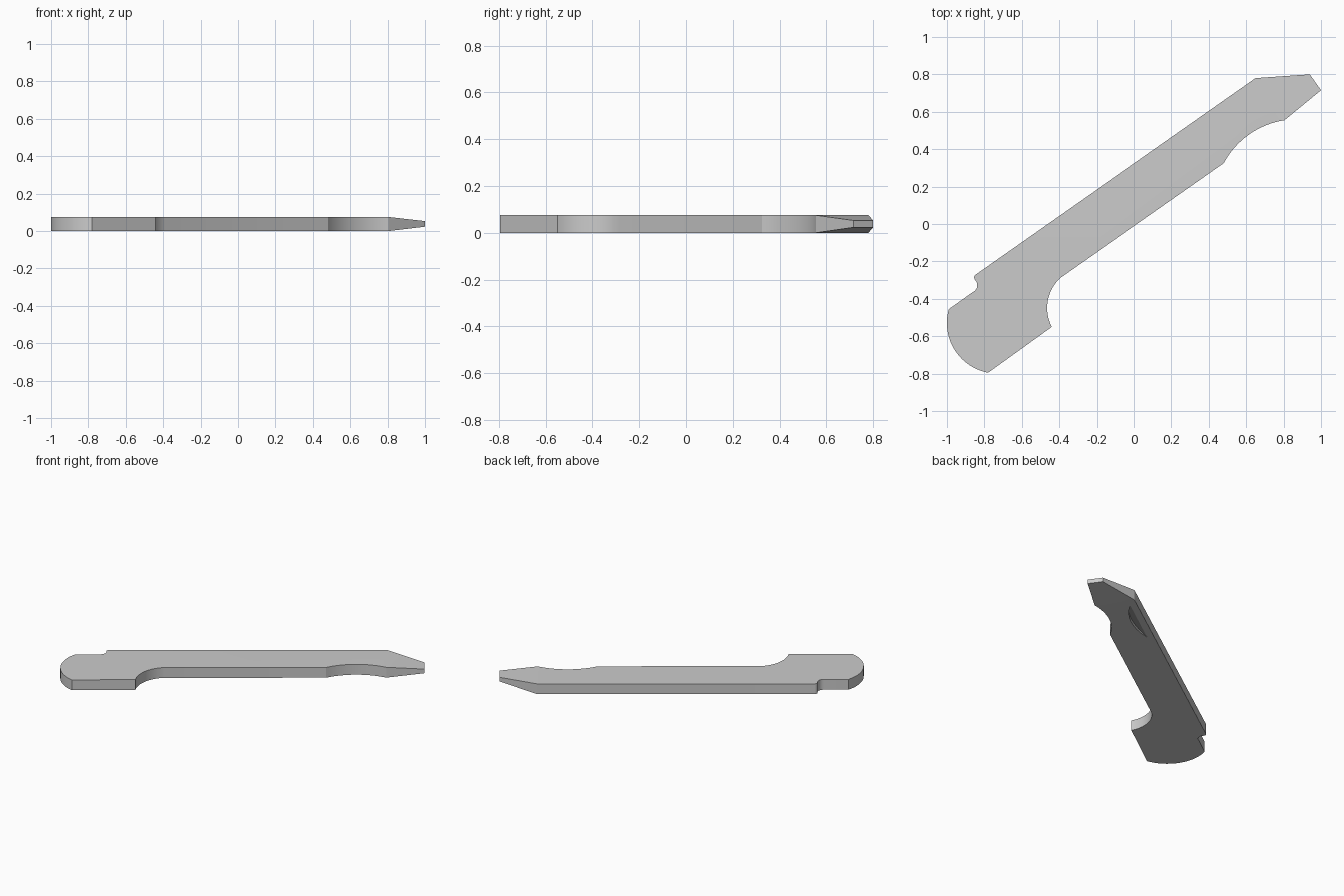
import bpy, bmesh, math
from mathutils import Vector

if "Cube" in bpy.data.objects:
    bpy.data.objects.remove(bpy.data.objects["Cube"])

H = 0.075                      # plate thickness
TIP_LOW, TIP_HIGH = 0.023, 0.053


def arc(a, m, b, n):
    """Points on the circle through a, m, b, running from a to b."""
    a, m, b = Vector(a), Vector(m), Vector(b)
    u, v = m - a, b - a
    d = 2 * (u.x * v.y - u.y * v.x)
    c = a + Vector((v.y * u.length_squared - u.y * v.length_squared,
                    u.x * v.length_squared - v.x * u.length_squared)) / d
    r = (a - c).length
    s = math.atan2(a.y - c.y, a.x - c.x)
    e = math.atan2(b.y - c.y, b.x - c.x)
    sweep = (e - s) % math.tau
    if d < 0:
        sweep -= math.tau
    return [(c.x + r * math.cos(s + sweep * i / n),
             c.y + r * math.sin(s + sweep * i / n)) for i in range(n + 1)]


def prism(name, pts, low, high):
    """Solid between two z values given per point; returns bmesh parts."""
    bm = bmesh.new()
    lo = [bm.verts.new((x, y, z)) for (x, y), z in zip(pts, low)]
    hi = [bm.verts.new((x, y, z)) for (x, y), z in zip(pts, high)]
    bottom = bm.faces.new(lo[::-1])
    top = bm.faces.new(hi)
    n = len(pts)
    for i in range(n):
        j = (i + 1) % n
        bm.faces.new((lo[i], lo[j], hi[j], hi[i]))
    return bm, lo, hi, bottom, top


def finish(bm, name):
    bmesh.ops.recalc_face_normals(bm, faces=bm.faces)
    me = bpy.data.meshes.new(name)
    bm.to_mesh(me)
    bm.free()
    ob = bpy.data.objects.new(name, me)
    bpy.context.collection.objects.link(ob)
    return ob


# Blade outline, counter-clockwise
pts = arc((-0.99, -0.455), (-0.951, -0.685), (-0.78, -0.795), 20)       # round heel
pts += arc((-0.44, -0.55), (-0.465, -0.45), (-0.39, -0.285), 16)        # throat
pts += arc((0.48, 0.325), (0.616, 0.479), (0.805, 0.555), 16)           # tip hollow
q = len(pts) - 1
pts += [(1.0, 0.715), (0.94, 0.80), (0.65, 0.78)]                       # screwdriver tip
p = len(pts) - 1
pts += arc((-0.843, -0.268), (-0.854, -0.279), (-0.853, -0.294), 4)     # spine corner
pts += arc((-0.849, -0.30), (-0.838, -0.328), (-0.862, -0.364), 8)      # stop notch

low = [TIP_LOW if q < i < p else 0 for i in range(len(pts))]
high = [TIP_HIGH if q < i < p else H for i in range(len(pts))]
bm, lo, hi, bottom, top = prism("blade", pts, low, high)
# Split the caps where the tip starts to taper
bmesh.utils.face_split(bottom, lo[p], lo[q])
bmesh.utils.face_split(top, hi[p], hi[q])
blade = finish(bm, "blade")

# Nail nick: shallow sloped groove under the spine
a, b = Vector((0.27, 0.457)), Vector((0.625, 0.708))
side = Vector((b.y - a.y, a.x - b.x)).normalized()
mid = (a + b) / 2 + side * 0.05
nick_pts = arc(a, mid, b, 14)
depth = [0.001 + 0.5 * (Vector(c) - a).dot(side) for c in nick_pts]
bm, *_ = prism("nail_nick", nick_pts, [-0.01] * len(nick_pts), depth)
nick = finish(bm, "nail_nick")
nick.hide_render = True

bpy.context.view_layer.objects.active = blade
blade.select_set(True)
cut = blade.modifiers.new("nick", 'BOOLEAN')
cut.operation = 'DIFFERENCE'
cut.solver = 'EXACT'
cut.object = nick
bpy.ops.object.modifier_apply(modifier=cut.name)
bpy.data.objects.remove(nick)
bpy.ops.object.shade_smooth_by_angle(angle=math.radians(20))
